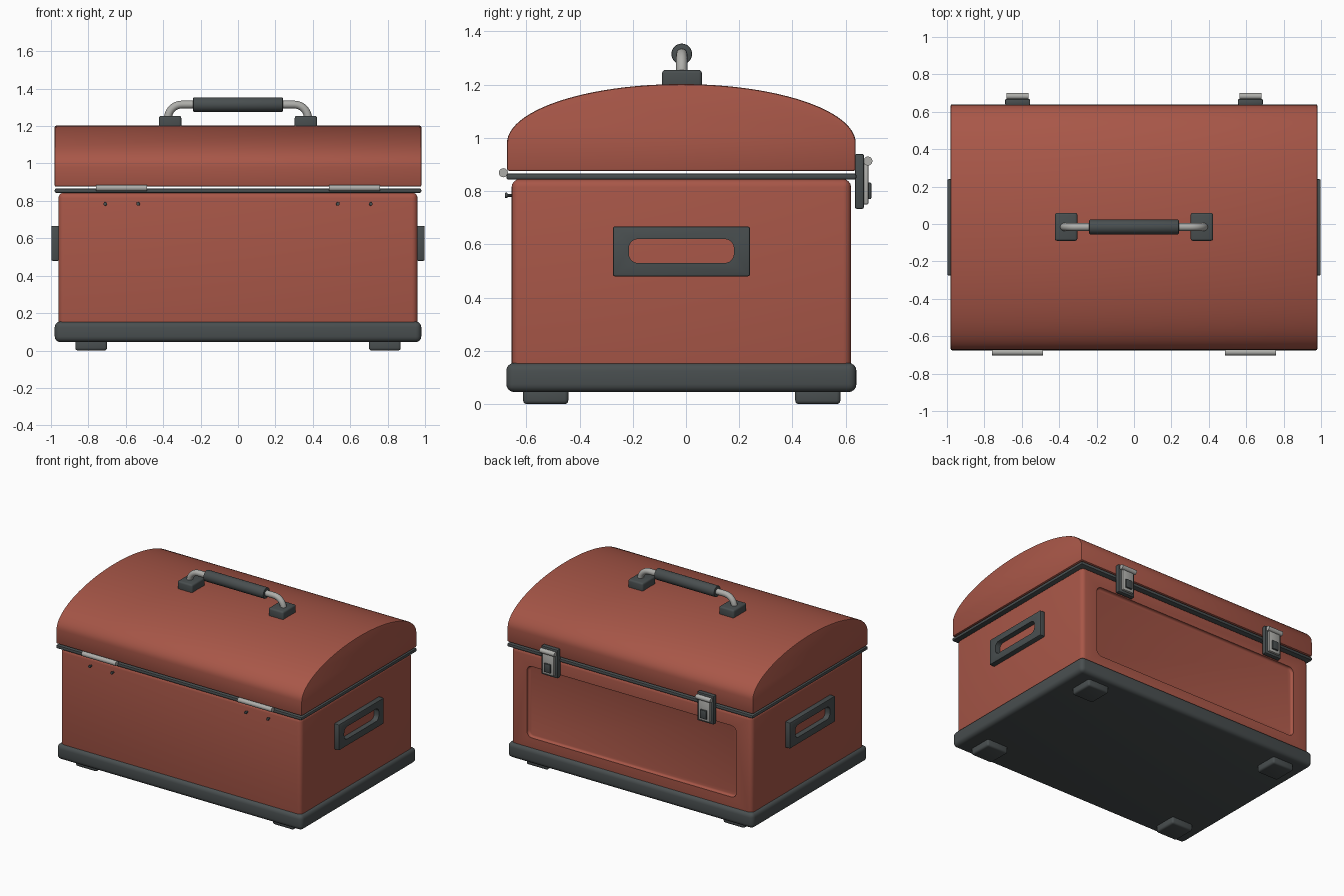
import bpy, bmesh, math
from mathutils import Matrix, Vector

if "Cube" in bpy.data.objects:
    bpy.data.objects.remove(bpy.data.objects["Cube"])


def material(name, rgb):
    m = bpy.data.materials.new(name)
    m.diffuse_color = (*rgb, 1)
    m.use_nodes = True
    m.node_tree.nodes["Principled BSDF"].inputs["Base Color"].default_value = m.diffuse_color
    return m


RED = material("brick red paint", (0.39, 0.094, 0.064))
DARK = material("charcoal rubber", (0.066, 0.077, 0.079))
STEEL = material("brushed steel", (0.42, 0.42, 0.40))
YC = -0.0175  # depth centre of the case


def finish(bm, name, mat, angle=35):
    bmesh.ops.recalc_face_normals(bm, faces=bm.faces)
    me = bpy.data.meshes.new(name)
    bm.to_mesh(me)
    bm.free()
    ob = bpy.data.objects.new(name, me)
    bpy.context.collection.objects.link(ob)
    me.materials.append(mat)
    smooth(ob, angle)
    return ob


def smooth(ob, angle=35):
    bpy.ops.object.select_all(action='DESELECT')
    ob.select_set(True)
    bpy.context.view_layer.objects.active = ob
    bpy.ops.object.shade_smooth_by_angle(angle=math.radians(angle))


def bevel(bm, edges, width, seg):
    bmesh.ops.bevel(bm, geom=edges, offset=width, segments=seg,
                    profile=0.5, affect='EDGES', clamp_overlap=True)


def box(name, mat, x, y, z, width=0.0, seg=3, axis=None, corner=0.0):
    """Box from ranges; optional large corner radius along one axis, then an edge bevel."""
    bm = bmesh.new()
    bmesh.ops.create_cube(bm, size=1)
    for v in bm.verts:
        for i, (a, b) in enumerate((x, y, z)):
            v.co[i] = (a + b) / 2 + v.co[i] * (b - a)
    if corner:
        along = [e for e in bm.edges
                 if abs((e.verts[0].co - e.verts[1].co).normalized()[axis]) > 0.9]
        bevel(bm, along, corner, 6)
    if width:
        sharp = [e for e in bm.edges if e.calc_face_angle(0) > math.radians(40)]
        bevel(bm, sharp, width, seg)
    return finish(bm, name, mat)


def rod(name, mat, centre, radius, length, axis, width=0.0, seg=24):
    bm = bmesh.new()
    bmesh.ops.create_cone(bm, cap_ends=True, segments=seg, radius1=radius,
                          radius2=radius, depth=length)
    if width:
        bevel(bm, [e for e in bm.edges if e.calc_face_angle(0) > 1], width, 2)
    turn = Vector((0, 0, 1)).rotation_difference(Vector(axis)).to_matrix().to_4x4()
    bm.transform(Matrix.Translation(centre) @ turn)
    return finish(bm, name, mat)


def cut(ob, cutter):
    mod = ob.modifiers.new("cut", 'BOOLEAN')
    mod.operation, mod.solver, mod.object = 'DIFFERENCE', 'EXACT', cutter
    bpy.context.view_layer.objects.active = ob
    bpy.ops.object.modifier_apply(modifier=mod.name)
    bpy.data.objects.remove(cutter)
    smooth(ob)


# Case body with a recessed panel on the latch side
body = box("case_body", RED, (-0.96, 0.96), (-0.655, 0.62), (0.10, 0.845), 0.03, 4)
cut(body, box("panel_cutter", RED, (-0.835, 0.835), (0.60, 0.72), (0.225, 0.74),
              0.014, 3, axis=1, corner=0.04))

# Base tray, feet and sealing strip
box("base_tray", DARK, (-0.98, 0.98), (-0.675, 0.64), (0.045, 0.155), 0.03, 4)
for sx in (-1, 1):
    for y in (-0.527, 0.495):
        box("foot", DARK, (sx * 0.785 - 0.085, sx * 0.785 + 0.085),
            (y - 0.085, y + 0.085), (0, 0.06), 0.014)
box("seal_strip", DARK, (-0.98, 0.98), (-0.675, 0.64), (0.843, 0.867), 0.008, 2)

# Domed lid: half-elliptical profile extruded along x
bm = bmesh.new()
profile = [(YC - 0.655, 0.876), (YC + 0.655, 0.876)]
profile += [(YC + 0.655 * math.cos(math.pi * i / 48),
             0.98 + 0.222 * math.sin(math.pi * i / 48)) for i in range(49)]
end = bm.faces.new([bm.verts.new((-0.98, y, z)) for y, z in profile])
extruded = bmesh.ops.extrude_face_region(bm, geom=[end])["geom"]
bmesh.ops.translate(bm, vec=(1.96, 0, 0),
                    verts=[g for g in extruded if isinstance(g, bmesh.types.BMVert)])
bmesh.ops.recalc_face_normals(bm, faces=bm.faces)
bevel(bm, [e for e in bm.edges if e.calc_face_angle(0) > math.radians(60)], 0.008, 2)
finish(bm, "domed_lid", RED)

# Side handle frames with a rounded opening
for sx in (-1, 1):
    xs = sorted((sx * 0.955, sx * 0.998))
    frame = box("side_handle", DARK, xs, (-0.275, 0.24), (0.48, 0.667), 0.007, 2)
    cut(frame, box("slot_cutter", DARK, sorted((sx * 0.9, sx * 1.05)), (-0.215, 0.18),
                   (0.53, 0.62), axis=0, corner=0.035))

for sx in (-1, 1):
    cx = sx * 0.622
    # Hinge barrel and its two screws
    rod("hinge_barrel", STEEL, (cx, -0.686, 0.869), 0.017, 0.272, (1, 0, 0))
    for dx in (-0.088, 0.088):
        rod("hinge_screw", DARK, (cx + dx, -0.675, 0.784), 0.01, 0.01, (0, 1, 0), 0.002, 12)
        rod("screw_shank", DARK, (cx + dx, -0.662, 0.784), 0.006, 0.02, (0, 1, 0), 0, 10)

    # Latch: backing plate, lever, roller and thumb tab
    box("latch_plate", DARK, (cx - 0.067, cx + 0.067), (0.634, 0.669), (0.733, 0.94), 0.008, 2)
    box("latch_lever", STEEL, (cx - 0.045, cx + 0.045), (0.665, 0.685), (0.75, 0.905), 0.005, 2)
    rod("latch_roller", STEEL, (cx, 0.683, 0.913), 0.017, 0.118, (1, 0, 0))
    box("latch_tab", DARK, (cx - 0.026, cx + 0.026), (0.68, 0.696), (0.77, 0.832), 0.004, 2)

    # Carrying handle mount
    box("handle_mount", DARK, (sx * 0.363 - 0.06, sx * 0.363 + 0.06),
        (-0.09, 0.06), (1.185, 1.255), 0.012)

# Carrying handle tube, swept along a bent path
HY, HZ = -0.016, 1.315
bend = [(0.375 - 0.075 * (1 - math.cos(a)), 1.24 + 0.075 * math.sin(a))
        for a in [math.pi / 2 * i / 8 for i in range(9)]]
path = [(0.375, 1.22)] + bend
path = path + [(-x, z) for x, z in reversed(path)]
bm = bmesh.new()
rings = []
for i, (x, z) in enumerate(path):
    a, b = path[max(i - 1, 0)], path[min(i + 1, len(path) - 1)]
    t = Vector((b[0] - a[0], 0, b[1] - a[1])).normalized()
    n = Vector((-t.z, 0, t.x))
    rings.append([bm.verts.new(Vector((x, HY, z)) + 0.021 * (
        n * math.cos(k * math.tau / 20) + Vector((0, 1, 0)) * math.sin(k * math.tau / 20)))
        for k in range(20)])
for r, s in zip(rings, rings[1:]):
    for k in range(20):
        bm.faces.new((r[k], r[(k + 1) % 20], s[(k + 1) % 20], s[k]))
bm.faces.new(rings[0])
bm.faces.new(rings[-1])
finish(bm, "handle_tube", STEEL)

# Grip sleeve
rod("handle_grip", DARK, (0, HY, HZ), 0.039, 0.48, (1, 0, 0), 0.005, 32)
